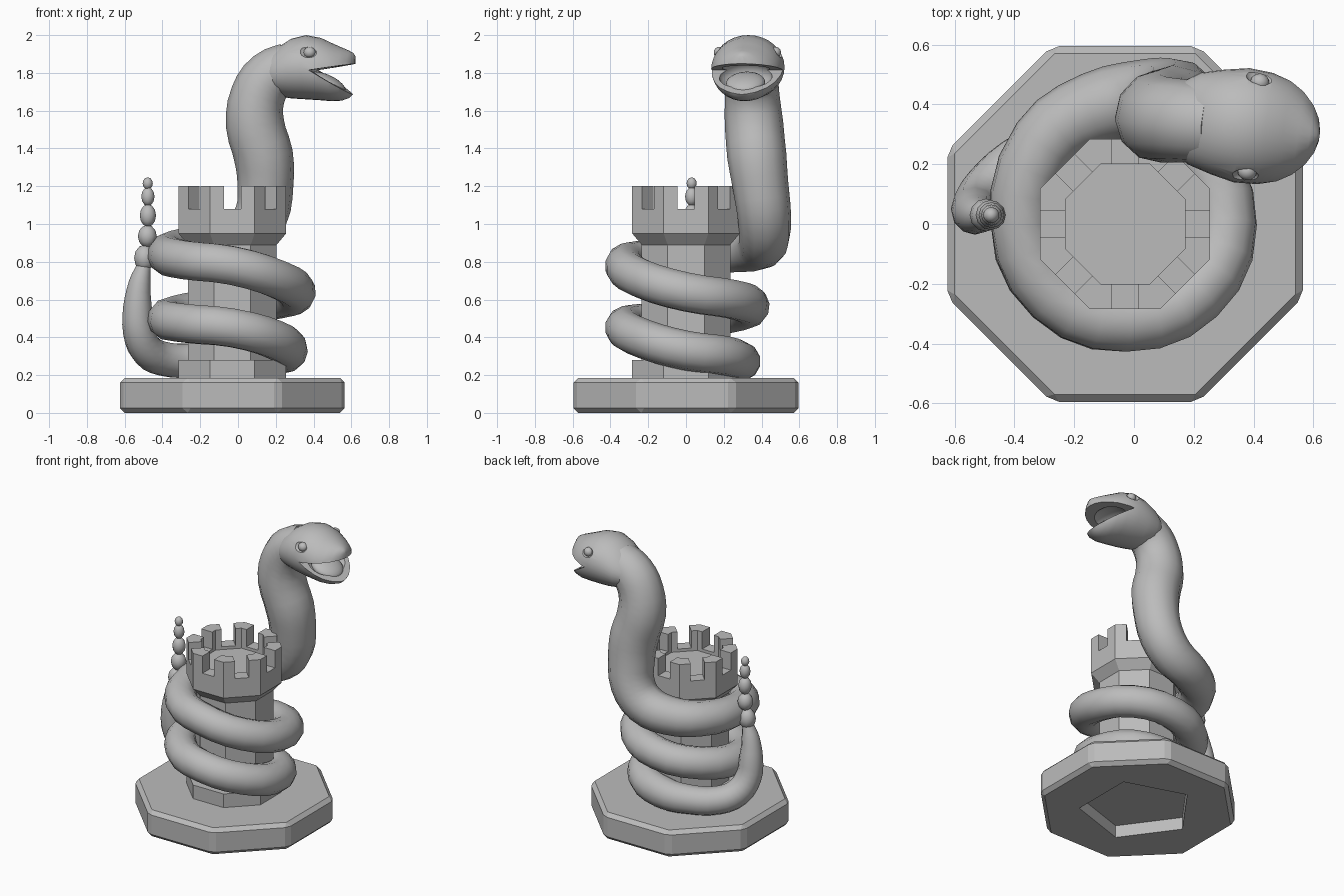
import bpy, bmesh, math
from math import sin, cos, pi, radians
from mathutils import Vector, Matrix

cube = bpy.data.objects.get("Cube")
if cube:
    bpy.data.objects.remove(cube)

stone = bpy.data.materials.new("plain_grey")
stone.use_nodes = True
GREY = (0.5, 0.5, 0.5, 1)
stone.diffuse_color = GREY
stone.node_tree.nodes["Principled BSDF"].inputs["Base Color"].default_value = GREY

CX = -0.03          # tower axis
FLAT = cos(pi / 8)  # flat radius / corner radius of an octagon


def finish(name, bm):
    bmesh.ops.recalc_face_normals(bm, faces=bm.faces)
    me = bpy.data.meshes.new(name)
    bm.to_mesh(me)
    bm.free()
    ob = bpy.data.objects.new(name, me)
    bpy.context.collection.objects.link(ob)
    me.materials.append(stone)
    return ob


def select(ob):
    bpy.ops.object.select_all(action='DESELECT')
    ob.select_set(True)
    bpy.context.view_layer.objects.active = ob


def smooth(ob, angle=40):
    select(ob)
    bpy.ops.object.shade_smooth_by_angle(angle=radians(angle))


def skin(name, rings):
    """Bridge closed rings of points and cap both ends."""
    bm = bmesh.new()
    loops = [[bm.verts.new(p) for p in ring] for ring in rings]
    n = len(loops[0])
    for a, b in zip(loops, loops[1:]):
        for i in range(n):
            j = (i + 1) % n
            bm.faces.new((a[i], a[j], b[j], b[i]))
    bm.faces.new(loops[0])
    bm.faces.new(loops[-1])
    return finish(name, bm)


def polygon(radius, z, sides=8, turn=pi / 8):
    return [(CX + radius * cos(turn + 2 * pi * i / sides),
             radius * sin(turn + 2 * pi * i / sides), z) for i in range(sides)]


def ellipsoid(name, centre, size, pitch=0, segs=20, matrix=Matrix()):
    bm = bmesh.new()
    m = (matrix @ Matrix.Translation(centre) @ Matrix.Rotation(pitch, 4, 'Y')
         @ Matrix.Diagonal((*size, 1)))
    bmesh.ops.create_uvsphere(bm, u_segments=segs, v_segments=segs // 2, radius=1, matrix=m)
    ob = finish(name, bm)
    smooth(ob)
    return ob


def cut(ob, cutter):
    mod = ob.modifiers.new("cut", 'BOOLEAN')
    mod.operation, mod.solver, mod.object = 'DIFFERENCE', 'EXACT', cutter
    select(ob)
    bpy.ops.object.modifier_apply(modifier=mod.name)
    bpy.data.objects.remove(cutter)


# Octagonal base with bevelled edges and a five-sided hollow underneath
base = skin("base", [polygon(0.595 / FLAT, z) for z in (0, 0.185)])
bev = base.modifiers.new("bevel", 'BEVEL')
bev.width, bev.segments = 0.025, 1
select(base)
bpy.ops.object.modifier_apply(modifier=bev.name)
cut(base, skin("hollow", [polygon(0.37, z, 5, pi / 5) for z in (-0.1, 0.085)]))

# Tower: plinth, shaft, flared crown and sunken roof
tower_profile = [(0.285, 0.18), (0.285, 0.28), (0.235, 0.28), (0.235, 0.89),
                 (0.285, 0.95), (0.285, 1.08), (0.2, 1.08), (0.2, 1.06)]
skin("tower", [polygon(r / FLAT, z) for r, z in tower_profile])


# Battlements: one block wrapped round each corner of the crown
def on_flat(angle, dist, side):
    return (CX + dist * cos(angle) - side * sin(angle), dist * sin(angle) + side * cos(angle))


for k in range(8):
    a, b, mid = k * pi / 4, (k + 1) * pi / 4, (k + 0.5) * pi / 4
    outline = [on_flat(a, 0.285, 0.045), on_flat(mid, 0.285 / FLAT, 0), on_flat(b, 0.285, -0.045),
               on_flat(b, 0.2, -0.045), on_flat(mid, 0.2 / FLAT, 0), on_flat(a, 0.2, 0.045)]
    skin("battlement", [[(x, y, z) for x, y in outline] for z in (1.08, 1.2)])

# Snake body: tail, two coils round the tower, then the rising neck
path = [(-0.495, 0.03, 0.79, 0.035), (-0.52, 0.03, 0.69, 0.058), (-0.532, 0.04, 0.56, 0.076),
        (-0.525, 0.06, 0.43, 0.084), (-0.48, 0.12, 0.33, 0.09), (-0.39, 0.2, 0.285, 0.092),
        (-0.23, 0.275, 0.275, 0.095)]
quarters = [(0.287, 0.275), (0.295, 0.33), (0.325, 0.45), (0.345, 0.495), (0.338, 0.565),
            (0.338, 0.64), (0.325, 0.78), (0.345, 0.835)]  # radius and height per quarter turn
for i in range(15):
    p, q = quarters[i // 2], quarters[(i + 1) // 2]
    r, z = (p[0] + q[0]) / 2, (p[1] + q[1]) / 2
    a = pi / 2 - i * pi / 4
    path.append((CX + r * cos(a), r * sin(a), z, 0.105))
path += [(-0.3, 0.27, 0.86, 0.115), (-0.13, 0.385, 0.88, 0.125), (0.03, 0.415, 0.93, 0.135),
         (0.12, 0.415, 1.04, 0.142), (0.145, 0.395, 1.2, 0.148), (0.135, 0.375, 1.36, 0.157),
         (0.09, 0.36, 1.53, 0.155), (0.105, 0.35, 1.68, 0.145), (0.17, 0.345, 1.78, 0.14),
         (0.28, 0.335, 1.83, 0.135)]
curve = bpy.data.curves.new("snake_body", 'CURVE')
curve.dimensions = '3D'
curve.bevel_depth, curve.bevel_resolution = 1, 4
curve.resolution_u, curve.use_fill_caps = 3, True
spline = curve.splines.new('BEZIER')
spline.bezier_points.add(len(path) - 1)
for pt, (x, y, z, r) in zip(spline.bezier_points, path):
    pt.co, pt.radius = (x, y, z), r
    pt.handle_left_type = pt.handle_right_type = 'AUTO'
curve.materials.append(stone)
body = bpy.data.objects.new("snake_body", curve)
bpy.context.collection.objects.link(body)
select(body)
bpy.ops.object.convert(target='MESH')
smooth(bpy.context.object)

# Rattle: beads shrinking towards the tip
for x, z, r, h in [(-0.495, 0.82, 0.055, 0.07), (-0.48, 0.935, 0.05, 0.06), (-0.477, 1.045, 0.043, 0.06),
                   (-0.477, 1.145, 0.035, 0.05), (-0.478, 1.215, 0.027, 0.032)]:
    ellipsoid("rattle_bead", (x, 0.03, z), (r, r, h), segs=12)

# Head: stacked ovals (x, top, bottom, half width), turned slightly to the right
turn = Matrix.Translation((0.4, 0.325, 0)) @ Matrix.Rotation(radians(-8), 4, 'Z')
ovals = [(0.11, 1.83, 1.74, 0.07), (0.14, 1.865, 1.71, 0.115), (0.2, 1.93, 1.68, 0.155),
         (0.28, 1.98, 1.665, 0.177), (0.36, 2.0, 1.66, 0.193), (0.44, 1.985, 1.655, 0.188),
         (0.5, 1.957, 1.65, 0.173), (0.55, 1.935, 1.653, 0.148), (0.59, 1.918, 1.667, 0.108),
         (0.613, 1.905, 1.69, 0.065), (0.623, 1.89, 1.72, 0.02)]
head = skin("head", [[turn @ Vector((x - 0.4, w * cos(t), (top + low) / 2 + (top - low) / 2 * sin(t)))
                      for t in (2 * pi * i / 32 for i in range(32))] for x, top, low, w in ovals])

# Open mouth: a wedge between the jaws, then a hollow inside the lips
wedge = [(0.0, 1.815), (0.35, 1.868), (0.35, 1.6)]
cut(head, skin("mouth_wedge", [[turn @ Vector((x, y, z)) for x, z in wedge] for y in (-0.3, 0.3)]))
cut(head, ellipsoid("mouth_hollow", (0.07, 0, 1.785), (0.12, 0.142, 0.085), radians(10), 32, turn))
ellipsoid("tongue", (0.07, 0, 1.745), (0.11, 0.105, 0.045), radians(25), 24, turn)

# Eyes: round sockets with a small ball inside
for side in (-1, 1):
    cut(head, ellipsoid("eye_socket", (0, side * 0.182, 1.925), (0.055, 0.04, 0.045), 0, 24, turn))
    ellipsoid("eye", (0, side * 0.15, 1.908), (0.032, 0.03, 0.03), 0, 16, turn)
smooth(head)
